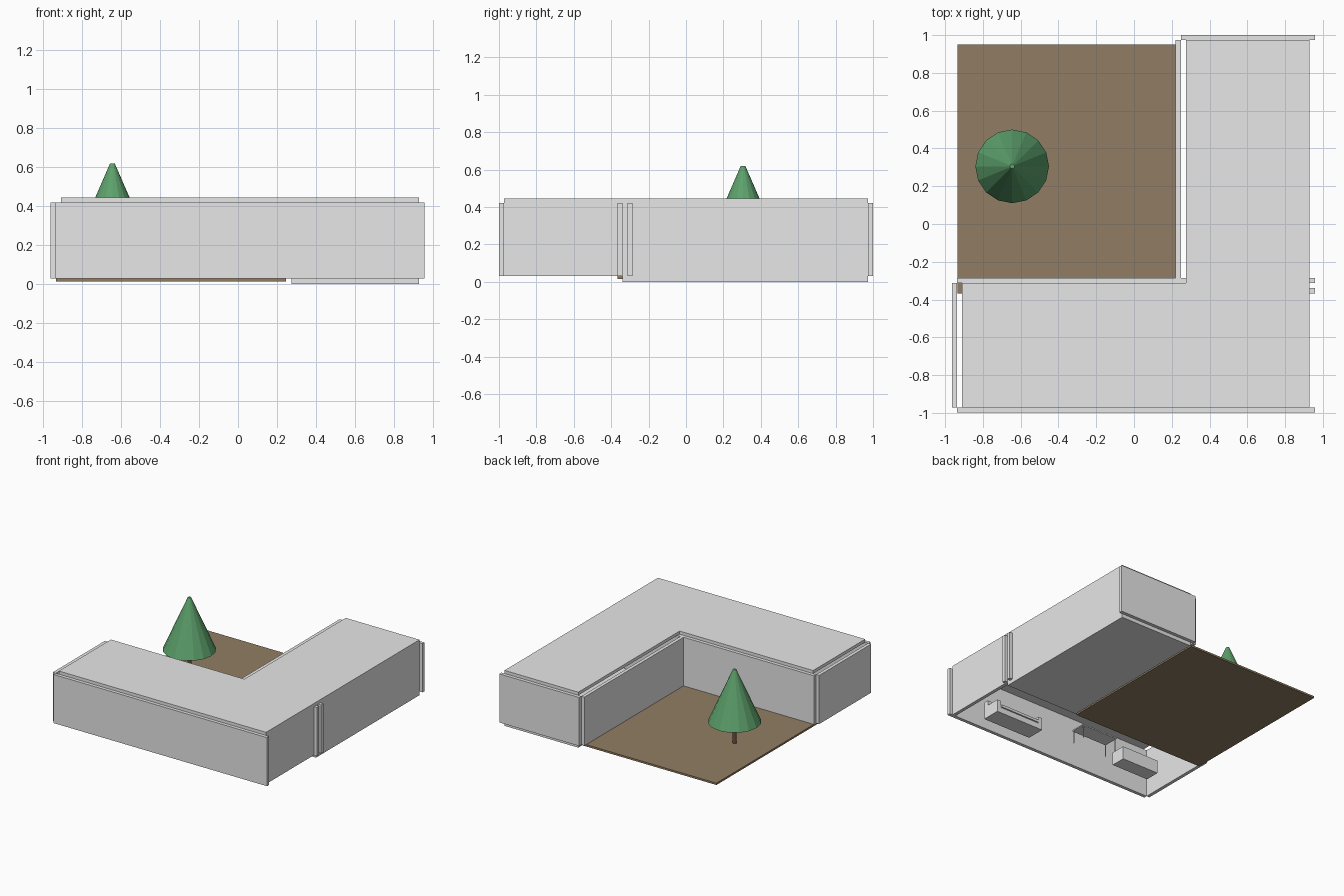
import bpy
import math

cube = bpy.data.objects.get("Cube")
if cube:
    bpy.data.objects.remove(cube, do_unlink=True)


def material(name, colour):
    mat = bpy.data.materials.new(name)
    mat.use_nodes = True
    mat.diffuse_color = (*colour, 1)
    mat.node_tree.nodes["Principled BSDF"].inputs["Base Color"].default_value = (*colour, 1)
    return mat


grey = material("light grey", (0.8, 0.8, 0.8))
earth = material("earth brown", (0.285, 0.208, 0.126))
leaf = material("leaf green", (0.11, 0.36, 0.15))
bark = material("bark brown", (0.14, 0.08, 0.045))


def box(name, x, y, z, mat=grey):
    """Box from (low, high) pairs on each axis."""
    mesh = bpy.data.meshes.new(name)
    verts = [(a, b, c) for a in x for b in y for c in z]
    faces = [(0, 1, 3, 2), (4, 6, 7, 5), (0, 4, 5, 1),
             (2, 3, 7, 6), (0, 2, 6, 4), (1, 5, 7, 3)]
    mesh.from_pydata(verts, [], faces)
    mesh.materials.append(mat)
    ob = bpy.data.objects.new(name, mesh)
    bpy.context.collection.objects.link(ob)
    return ob


def cone(name, r1, r2, x, y, z, mat, sides=16):
    bpy.ops.mesh.primitive_cone_add(vertices=sides, radius1=r1, radius2=r2,
                                    depth=z[1] - z[0], location=(x, y, sum(z) / 2))
    ob = bpy.context.object
    ob.name = name
    ob.data.materials.append(mat)
    return ob


T = 0.027             # wall thickness
FLOOR, CEIL, TOP = 0.03, 0.42, 0.445
RIGHT = 0.93


def wing_walls(name, left, front, back):
    """Four walls around a wing; the long walls are shifted past its right side."""
    z = (FLOOR, CEIL)
    box(name + "_front_wall", (left - T, RIGHT + T), (front - T, front), z)
    box(name + "_back_wall", (left - T, RIGHT + T), (back, back + T), z)
    box(name + "_left_wall", (left - 2 * T, left - T), (front, back), z)
    box(name + "_right_wall", (RIGHT - T, RIGHT), (front, back), z)


# House: two wings forming an L
wing_walls("front_wing", -0.91, -0.972, -0.312)
wing_walls("side_wing", 0.275, -0.34, 0.973)
box("front_wing_roof", (-0.91, RIGHT), (-0.972, -0.312), (CEIL, TOP))
box("side_wing_roof", (0.275, RIGHT), (-0.312, 0.973), (CEIL, TOP))
box("side_wing_floor", (0.275, RIGHT), (-0.34, 0.973), (0, FLOOR))

# Courtyard ground and tree
box("courtyard_ground", (-0.935, 0.247), (-0.367, 0.95), (0.015, FLOOR), earth)
cone("tree_trunk", 0.015, 0.012, -0.645, 0.305, (FLOOR, 0.22), bark, 12)
cone("tree_crown", 0.195, 0.012, -0.645, 0.305, (0.2, 0.62), leaf)

# Sofa
box("sofa_base", (0.28, 0.71), (-0.87, -0.72), (FLOOR, 0.075))
box("sofa_back", (0.28, 0.71), (-0.87, -0.83), (0.075, 0.17))
for side, x in (("left", 0.675), ("right", 0.28)):
    box("sofa_arm_" + side, (x, x + 0.035), (-0.83, -0.72), (0.075, 0.13))
box("sofa_cushion", (0.32, 0.67), (-0.83, -0.715), (0.08, 0.1))

# Table
box("table_top", (-0.335, -0.015), (-0.725, -0.6), (0.13, 0.14))
for i, x in enumerate((-0.33, -0.026)):
    for j, y in enumerate((-0.72, -0.611)):
        box(f"table_leg_{i}{j}", (x, x + 0.006), (y, y + 0.006), (FLOOR, 0.13))

# Cabinet
box("cabinet", (-0.78, -0.45), (-0.78, -0.66), (FLOOR, 0.135))
